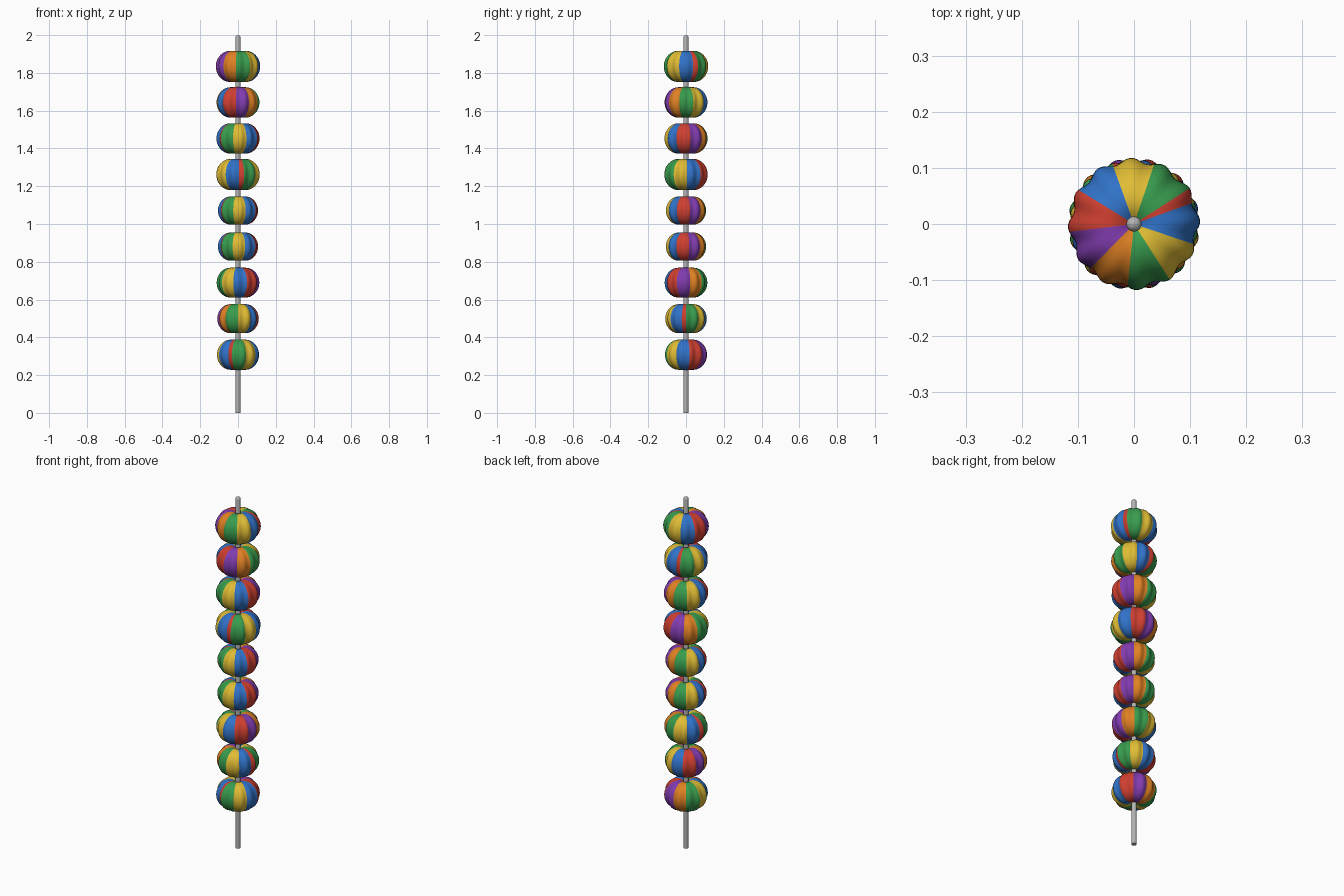
import bpy, bmesh, math

if "Cube" in bpy.data.objects:
    bpy.data.objects.remove(bpy.data.objects["Cube"])


def material(name, rgb):
    m = bpy.data.materials.new(name)
    m.diffuse_color = (*rgb, 1.0)
    m.use_nodes = True
    m.node_tree.nodes["Principled BSDF"].inputs["Base Color"].default_value = m.diffuse_color
    return m


# Wedge colours in counter-clockwise order
wedge_mats = [
    material("green", (0.04, 0.33, 0.075)),
    material("yellow", (0.74, 0.50, 0.035)),
    material("blue", (0.03, 0.17, 0.58)),
    material("red", (0.62, 0.05, 0.03)),
    material("purple", (0.22, 0.045, 0.43)),
    material("orange", (0.74, 0.22, 0.017)),
]
grey = material("metal grey", (0.45, 0.45, 0.45))

POLE_R = 0.0135
SEGS = 112          # 9 wedges of 12 segments plus one narrow 4-segment red wedge
LOBES = 12


def lathe(name, profile, segs, phase=0.0, lobe=0.0, r_max=1.0):
    """Spin an (r, z) profile, top to bottom, with optional scalloped lobes."""
    bm = bmesh.new()
    rings = []
    for r, z in profile:
        ring = []
        for i in range(segs):
            a = 2 * math.pi * i / segs
            k = 1 + lobe * (r / r_max) * math.cos(LOBES * a)
            ring.append(bm.verts.new((r * k * math.cos(a + phase),
                                      r * k * math.sin(a + phase), z)))
        rings.append(ring)
    cols = []
    for up, lo in zip(rings, rings[1:]):
        for i in range(segs):
            j = (i + 1) % segs
            bm.faces.new((up[i], lo[i], lo[j], up[j]))
            cols.append(i)
    bm.faces.new(rings[0])
    bm.faces.new(rings[-1][::-1])
    cols += [0, 0]
    me = bpy.data.meshes.new(name)
    bm.to_mesh(me)
    bm.free()
    ob = bpy.data.objects.new(name, me)
    bpy.context.collection.objects.link(ob)
    for f in me.polygons:
        f.use_smooth = len(f.vertices) == 4
    return ob, cols


# Pole with a rounded tip
tip = [(POLE_R * math.sin(t), 2.0 - POLE_R * (1 - math.cos(t)))
       for t in (math.radians(d) for d in (8, 25, 45, 65, 90))]
pole, _ = lathe("pole", tip + [(POLE_R, 0.0)], 24)
pole.data.materials.append(grey)


# Scalloped balls: (crest radius, rotation in degrees), bottom to top
balls = [(0.114, 254), (0.110, 0), (0.113, 179.5), (0.107, 215), (0.107, 217),
         (0.118, 286), (0.115, 217.5), (0.115, 109.7), (0.118, 32.7)]

for n, (crest, turn) in enumerate(balls):
    zc = 0.308 + 0.1908 * n
    r_out = crest / 1.04
    h = 0.70 * crest
    shoulder = 0.36 * r_out
    half = []
    # slight dimple next to the pole, then the rounded side
    for t in (0.0, 0.33, 0.67):
        r = POLE_R * 0.8 + (shoulder - POLE_R * 0.8) * t
        half.append((r, h - 0.012 * (1 - t) ** 2))
    for k in range(11):
        a = math.pi / 2 * k / 10
        half.append((shoulder + (r_out - shoulder) * math.sin(a), h * math.cos(a)))
    profile = half + [(r, -z) for r, z in reversed(half[:-1])]
    ball, cols = lathe(f"striped_ball_{n + 1}", profile, SEGS,
                       math.radians(turn), 0.04, r_out)
    ball.location.z = zc
    for m in wedge_mats:
        ball.data.materials.append(m)
    # Wedge colours by direction around the pole
    for f, c in zip(ball.data.polygons, cols):
        f.material_index = (c // 12) % 6
